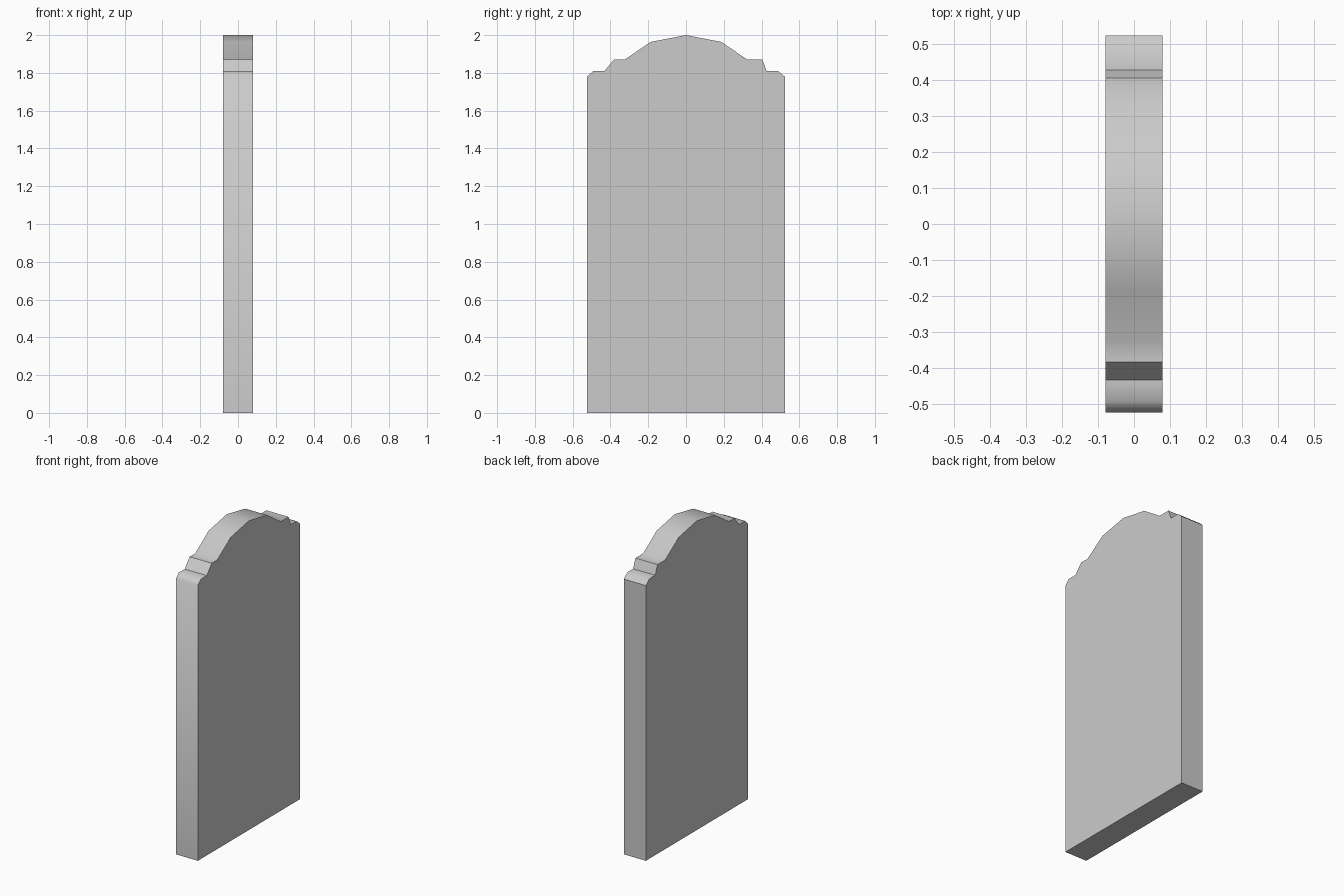
import bpy, bmesh, math

if "Cube" in bpy.data.objects:
    bpy.data.objects.remove(bpy.data.objects["Cube"])

HALF_THICKNESS = 0.079

# Slab outline in the YZ plane: square base, stepped shoulders, arched crown
profile = [
    (-0.523, 0.0), (0.523, 0.0),
    (0.523, 1.78), (0.487, 1.81), (0.427, 1.81), (0.404, 1.87), (0.325, 1.87),
    (0.187, 1.964), (0.0, 2.0), (-0.187, 1.964),
    (-0.325, 1.87), (-0.382, 1.87), (-0.432, 1.81), (-0.492, 1.81), (-0.523, 1.78),
]

# Extrude the outline through its thickness
bm = bmesh.new()
face = bm.faces.new([bm.verts.new((-HALF_THICKNESS, y, z)) for y, z in profile])
result = bmesh.ops.extrude_face_region(bm, geom=[face])
moved = [g for g in result["geom"] if isinstance(g, bmesh.types.BMVert)]
bmesh.ops.translate(bm, verts=moved, vec=(2 * HALF_THICKNESS, 0, 0))
bmesh.ops.recalc_face_normals(bm, faces=bm.faces)

mesh = bpy.data.meshes.new("stone_slab")
bm.to_mesh(mesh)
bm.free()
slab = bpy.data.objects.new("stone_slab", mesh)
bpy.context.collection.objects.link(slab)

# Smooth the crown while keeping the steps and rims sharp
bpy.context.view_layer.objects.active = slab
slab.select_set(True)
bpy.ops.object.shade_smooth_by_angle(angle=math.radians(50))
